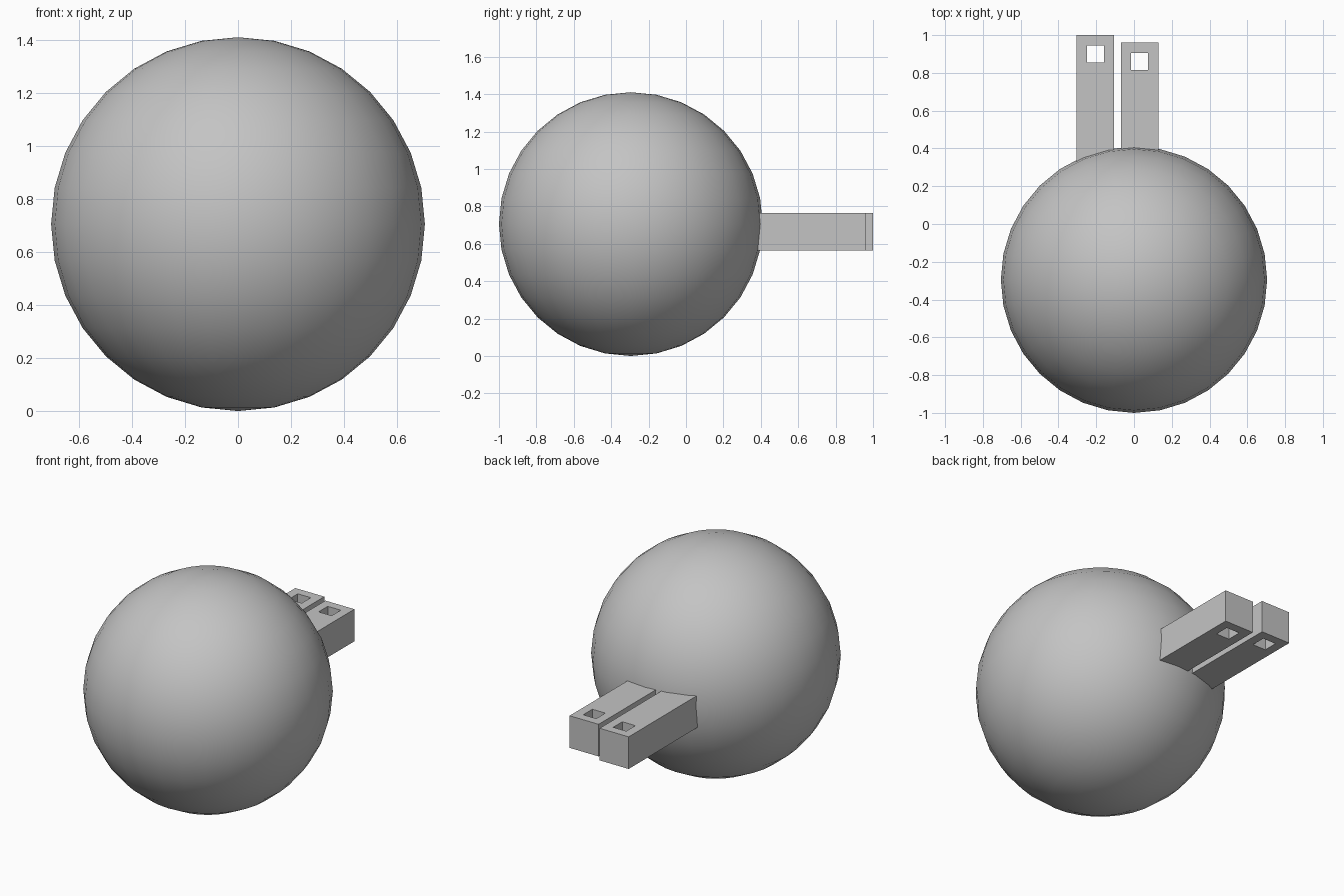
import bpy
import bmesh
from mathutils import Matrix, Vector

cube = bpy.data.objects.get("Cube")
if cube:
    bpy.data.objects.remove(cube, do_unlink=True)

grey = bpy.data.materials.new("plain grey")
grey.use_nodes = True
grey.diffuse_color = (0.55, 0.55, 0.55, 1)
grey.node_tree.nodes["Principled BSDF"].inputs["Base Color"].default_value = (0.55, 0.55, 0.55, 1)


def add_object(name, bm):
    mesh = bpy.data.meshes.new(name)
    bmesh.ops.recalc_face_normals(bm, faces=bm.faces)
    bm.to_mesh(mesh)
    bm.free()
    mesh.materials.append(grey)
    obj = bpy.data.objects.new(name, mesh)
    bpy.context.collection.objects.link(obj)
    return obj


def box(name, low, high):
    low, high = Vector(low), Vector(high)
    bm = bmesh.new()
    bmesh.ops.create_cube(bm, size=1, matrix=Matrix.Translation((low + high) / 2)
                          @ Matrix.Diagonal((*(high - low), 1)))
    return add_object(name, bm)


# Smooth round body
bm = bmesh.new()
bmesh.ops.create_uvsphere(bm, u_segments=32, v_segments=16, radius=0.705,
                          matrix=Matrix.Translation((0, -0.295, 0.705)))
for face in bm.faces:
    face.smooth = True
add_object("ball", bm)


# Bars standing out of the back, each with a square hole through its end
def bar(name, x, end):
    beam = box(name, (x - 0.1, 0, 0.565), (x + 0.1, end, 0.765))
    cutter = box(name + "_hole_cutter", (x - 0.045, end - 0.145, 0.4),
                 (x + 0.045, end - 0.055, 0.9))
    cutter.hide_render = True
    cutter.hide_set(True)
    cut = beam.modifiers.new("square hole", 'BOOLEAN')
    cut.operation = 'DIFFERENCE'
    cut.solver = 'EXACT'
    cut.object = cutter


bar("right_bar", -0.205, 1.0)
bar("left_bar", 0.03, 0.96)
